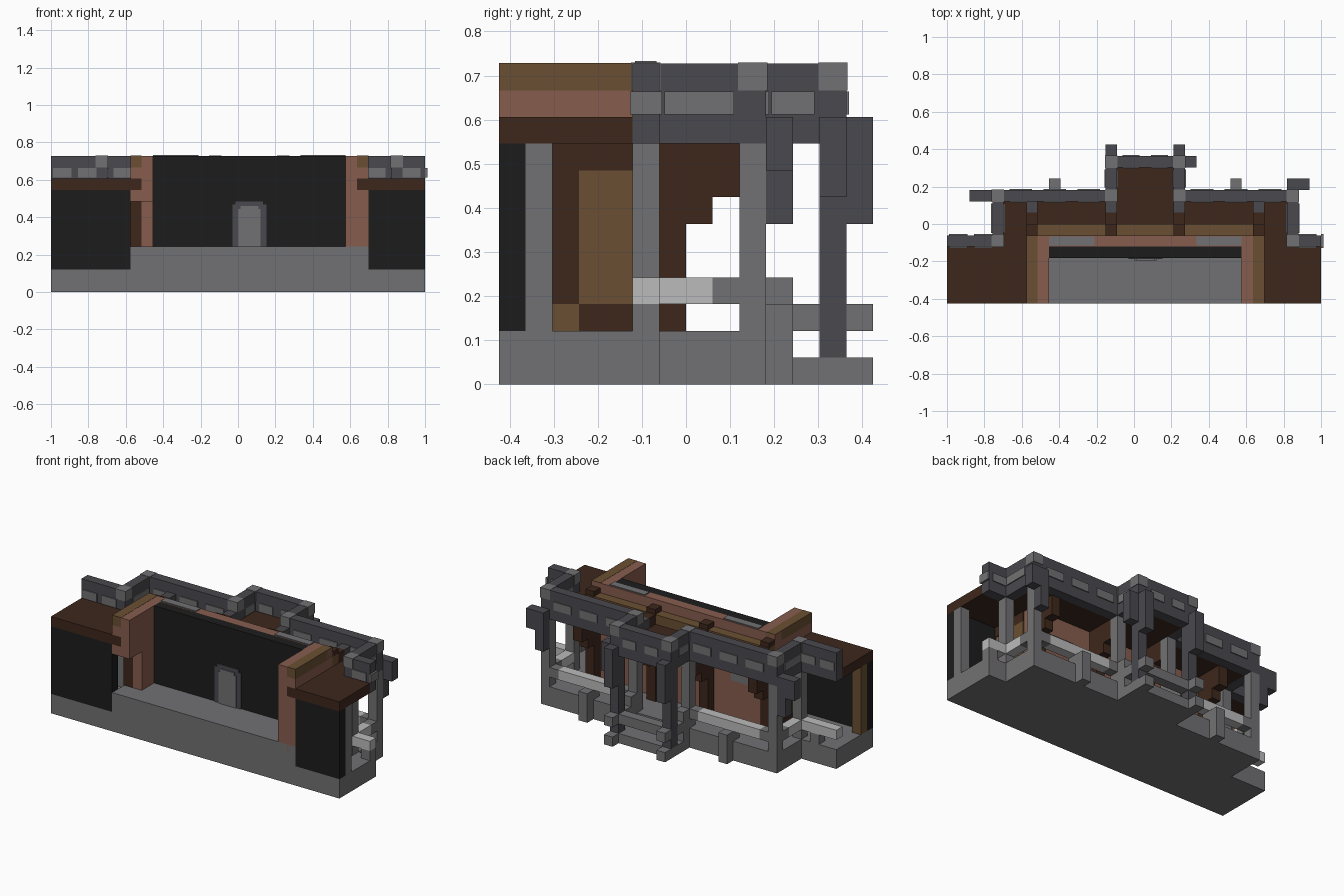
import bpy
import bmesh

if "Cube" in bpy.data.objects:
    bpy.data.objects.remove(bpy.data.objects["Cube"])

# The building sits on a block grid: 33 wide, 14 deep, 12 high
WIDE, DEEP = 33, 14
CELL = 2 / WIDE


def material(name, shades):
    mat = bpy.data.materials.new(name)
    mat.use_nodes = True
    linear = [(s / 255) ** 2.2 for s in shades] + [1]
    mat.diffuse_color = linear
    mat.node_tree.nodes["Principled BSDF"].inputs["Base Color"].default_value = linear
    return mat


DARK_WOOD = material("dark wood", (64, 44, 34))
PALE_WOOD = material("pale wood", (106, 80, 53))
RED_WOOD = material("red wood", (134, 93, 79))
BLACK = material("black panel", (34, 34, 34))
STONE = material("stone", (113, 113, 115))
DARK_STONE = material("dark stone", (75, 74, 79))
LIGHT_STONE = material("light stone", (186, 186, 186))


def box(x, y, z):
    return x, y, z


def flip(b):
    # Mirror about the hall's axis, clipped at the end of the plot
    (left, right), y, z = b
    axis = WIDE + 2
    return (axis - right, min(axis - left, WIDE)), y, z


def part(name, mat, *boxes, mirror=False):
    bm = bmesh.new()
    allboxes = list(boxes) + ([flip(b) for b in boxes] if mirror else [])
    for spans in allboxes:
        offsets = (WIDE / 2, DEEP / 2, 0)
        cube = bmesh.ops.create_cube(bm, size=1)
        for v in cube["verts"]:
            for axis in range(3):
                low, high = spans[axis]
                place = high if v.co[axis] > 0 else low
                v.co[axis] = (place - offsets[axis]) * CELL
    mesh = bpy.data.meshes.new(name)
    bm.to_mesh(mesh)
    bm.free()
    mesh.materials.append(mat)
    obj = bpy.data.objects.new(name, mesh)
    bpy.context.collection.objects.link(obj)
    return obj


def cell(i):
    return i, i + 1


# Stone base, stepped at the back, with the raised stage floor
part("base", STONE,
     box(x=(0, WIDE), y=(0, 6), z=(0, 2)),
     box(x=(4, 31), y=(6, 10), z=(0, 2)),
     box(x=(14, 21), y=(10, 13), z=(0, 1)))
part("stage_floor", STONE, box(x=(7, 28), y=(0, 4), z=(2, 4)))
part("base_brackets", STONE,
     box(x=cell(14), y=cell(13), z=cell(0)),
     box(x=cell(14), y=cell(13), z=cell(2)),
     box(x=cell(14), y=(10, 11), z=(1, 4)),
     box(x=cell(9), y=cell(10), z=(0, 2)), mirror=True)

# Front side panels with open galleries behind them
part("front_panel", BLACK, box(x=(0, 7), y=(0, 1), z=(2, 9)), mirror=True)
part("panel_post_left", STONE, box(x=(32, WIDE), y=(1, 2), z=(2, 9)))
part("panel_post_right", PALE_WOOD, box(x=(0, 1), y=(1, 2), z=(2, 9)))
part("front_roof", DARK_WOOD, box(x=(0, 8), y=(0, 5), z=(9, 10)), mirror=True)

# Main wall: black front, red timber back with stone patches
part("stage_wall", BLACK, box(x=(9, 26), y=(4, 5), z=(2, 12)))
part("rear_wall", RED_WOOD, box(x=(7, 28), y=(5, 6), z=(2, 12)))
part("wall_cap", STONE,
     box(x=(9, 13), y=(5.1, 5.9), z=(12, 12.1)), mirror=True)
part("rear_wall_patch", STONE,
     box(x=(9, 12), y=(6, 6.1), z=(6, 7)), mirror=True)

# Doorway plates with a stepped crown
part("door_frame", DARK_STONE,
     box(x=(16, 19), y=(3.9, 4), z=(4, 7.7)),
     box(x=(16.3, 18.7), y=(3.9, 4), z=(7.7, 8)))
part("door", STONE,
     box(x=(16.5, 18.5), y=(3.8, 3.9), z=(4, 7.3)),
     box(x=(16.7, 18.3), y=(3.8, 3.9), z=(7.3, 7.6)))

# Side walls of the stage and the arms over them
part("stage_side_right", RED_WOOD,
     box(x=cell(8), y=(2, 5), z=(4, 10)),
     box(x=cell(8), y=(0, 5), z=(10, 12)),
     box(x=cell(8), y=(0, 2), z=(8, 10)),
     box(x=cell(7), y=(0, 5), z=(8, 9)),
     box(x=cell(7), y=(0, 5), z=(10, 11)))
part("stage_side_left", RED_WOOD,
     box(x=cell(26), y=(0, 5), z=(4, 12)),
     box(x=cell(27), y=(0, 5), z=(3, 9)),
     box(x=cell(27), y=(0, 5), z=(10, 11)))
part("arm_top", PALE_WOOD, box(x=cell(7), y=(0, 6), z=(11, 12.02)), mirror=True)
part("side_wall_right", DARK_WOOD, box(x=cell(7), y=(2, 5), z=(2, 8)))
part("side_wall_frame", DARK_WOOD,
     box(x=(6.9, 7), y=(1, 5), z=(8, 9)),
     box(x=(6.9, 7), y=(2, 3), z=(3, 8)),
     box(x=(6.9, 7), y=(3, 5), z=(2, 3)), mirror=True)
part("side_wall_panel", PALE_WOOD,
     box(x=(6.9, 7), y=(3, 5), z=(3, 8)),
     box(x=(6.9, 7), y=(2, 3), z=(2, 3)), mirror=True)

# Rear roof and the beam along the wall
part("rear_roof", DARK_WOOD,
     box(x=(5, 30), y=(6, 9), z=(9, 10)),
     box(x=(5, 8), y=(5, 6), z=(9, 10)),
     box(x=(27, 30), y=(5, 6), z=(9, 10)),
     box(x=(15, 20), y=(9, 12), z=(9, 10)))
part("roof_beam", PALE_WOOD, box(x=(7, 28), y=(6, 7), z=(10, 11)))

# Timber posts with stepped corbels, repeated above the roof
for number, i in enumerate((7, 14, 20, 27), start=1):
    part(f"timber_post_{number}", DARK_WOOD,
         box(x=cell(i), y=(6, 7), z=(2, 9)),
         box(x=cell(i), y=(7, 8), z=(6, 9)),
         box(x=cell(i), y=(8, 9), z=(7, 9)),
         box(x=cell(i), y=(6, 7), z=(11, 11.5)),
         box(x=cell(i), y=(7, 8), z=(10, 11)))
    part(f"parapet_stub_{number}", DARK_STONE, box(x=cell(i), y=(8, 9), z=(10, 11)))

# Stone pillars, and the dark pillars of the rear bay
part("pillars", STONE,
     box(x=cell(4), y=(5, 6), z=(2, 9)),
     box(x=cell(4), y=(9, 10), z=(2, 9)),
     box(x=cell(14), y=(9, 10), z=(2, 9)), mirror=True)
part("bay_pillars", DARK_STONE,
     box(x=cell(14), y=(12, 13), z=(1, 9)),
     box(x=cell(14), y=(13, 14), z=(6, 10)), mirror=True)

# Parapet around the rear roof
part("parapet", DARK_STONE,
     box(x=(0, 5), y=(5, 6), z=(9, 12)),
     box(x=cell(4), y=(6, 10), z=(9, 12)),
     box(x=(5, 15), y=(9, 10), z=(9, 12)),
     box(x=cell(14), y=(10, 13), z=(9, 12)),
     box(x=(15, 17.5), y=(12, 13), z=(9, 12)), mirror=True)
part("corner_corbels", DARK_STONE,
     box(x=cell(3), y=cell(9), z=(6, 10)),
     box(x=cell(2), y=cell(9), z=(8, 10)),
     box(x=cell(30), y=cell(10), z=(6, 10)),
     box(x=cell(31), y=cell(10), z=(8, 10)),
     box(x=cell(21), y=cell(12), z=(7, 10)))

# Light facing stones on the parapet, and light corner caps
EDGE = 0.1
BAND = (10.1, 10.95)
stones = []
for start in (0.2, 2.4):
    stones += [box(x=(start, start + 1.6), y=(5 - EDGE, 6 + EDGE), z=BAND)]
for start in (5.5, 8.5, 11.5):
    stones += [box(x=(start, start + 2), y=(9 - EDGE, 10 + EDGE), z=BAND)]
stones += [box(x=(15.5, 17), y=(12 - EDGE, 13 + EDGE), z=BAND),
           box(x=(4 - EDGE, 5 + EDGE), y=(6.2, 8.8), z=BAND),
           box(x=(14 - EDGE, 15 + EDGE), y=(10.2, 11.8), z=BAND)]
part("parapet_stones", STONE, *stones, mirror=True)
caps = [box(x=(i - 0.05, i + 1.05), y=(j - 0.05, j + 1.05), z=(11, 12.03))
        for i, j in ((4, 5), (4, 9), (14, 9), (14, 12))]
part("parapet_corners", STONE, *caps, mirror=True)

# Light rails between the pillars, on short feet
part("rails", LIGHT_STONE,
     box(x=(0, 4), y=(5, 6), z=(3, 4)),
     box(x=cell(4), y=(6, 8), z=(3, 4)),
     box(x=(6, 13), y=(9, 10), z=(3, 4)), mirror=True)
part("rail_ends", STONE,
     box(x=cell(4), y=(8, 9), z=(3, 4)),
     box(x=cell(5), y=(9, 10), z=(3, 4)),
     box(x=cell(13), y=(9, 10), z=(3, 4)),
     box(x=cell(9), y=(9, 11), z=(2, 3)),
     box(x=cell(2), y=(5, 6), z=(2, 3)), mirror=True)
part("bay_rail", STONE,
     box(x=(15, 20), y=(12, 13), z=(2, 3)),
     box(x=cell(14), y=(11, 12), z=(2, 3)),
     box(x=cell(20), y=(11, 12), z=(2, 3)))
